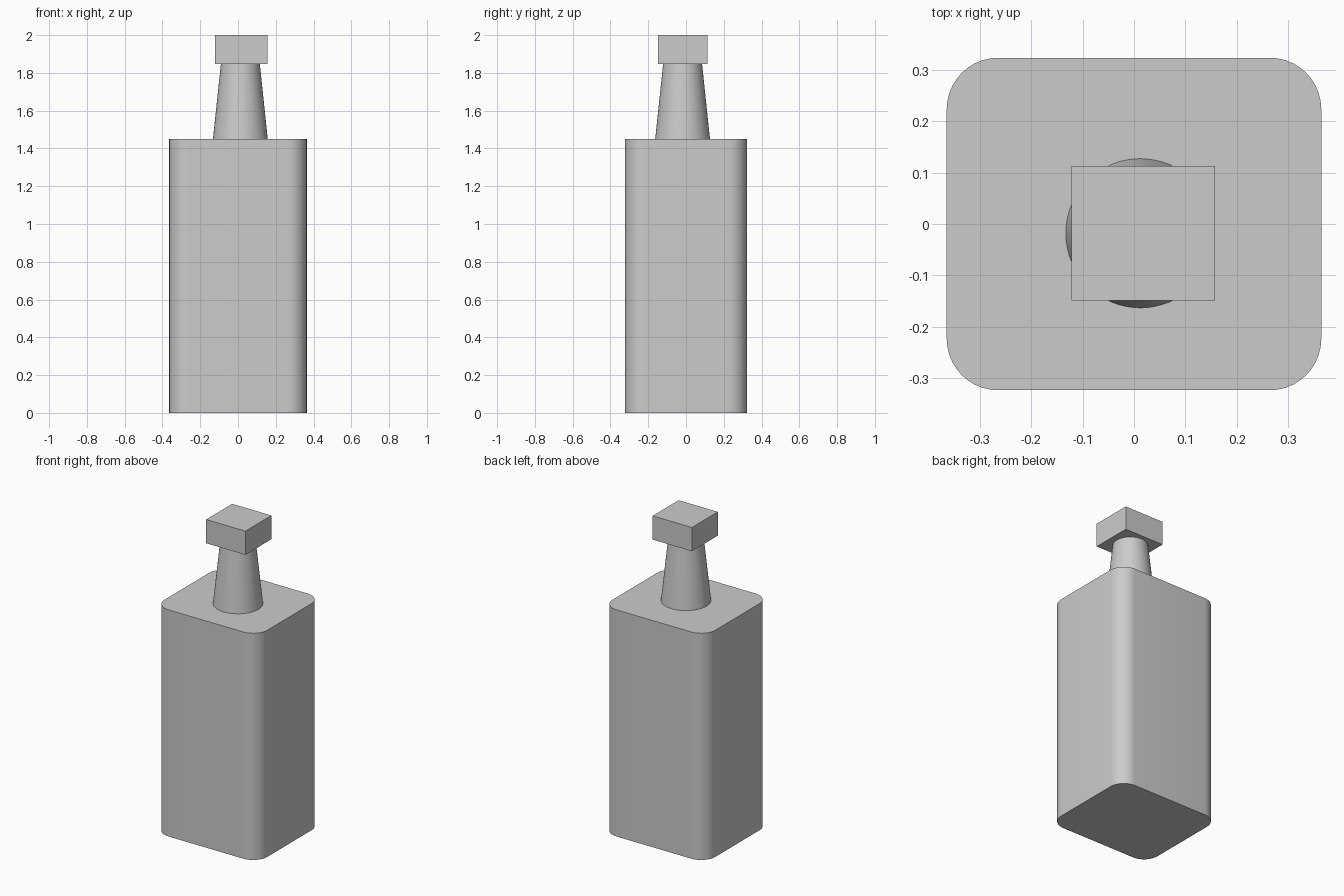
import bpy, bmesh, math

if "Cube" in bpy.data.objects:
    bpy.data.objects.remove(bpy.data.objects["Cube"])

AXIS = (0.0125, -0.018)   # neck and cap sit slightly off centre


def finish(name, bm, smooth=False):
    mesh = bpy.data.meshes.new(name)
    bmesh.ops.recalc_face_normals(bm, faces=bm.faces)
    bm.to_mesh(mesh)
    bm.free()
    obj = bpy.data.objects.new(name, mesh)
    bpy.context.collection.objects.link(obj)
    if smooth:
        bpy.ops.object.select_all(action='DESELECT')
        obj.select_set(True)
        bpy.context.view_layer.objects.active = obj
        bpy.ops.object.shade_smooth_by_angle(angle=math.radians(30))
    return obj


def box(x0, x1, y0, y1, z0, z1):
    bm = bmesh.new()
    bmesh.ops.create_cube(bm, size=1)
    for v in bm.verts:
        v.co = (x1 if v.co.x > 0 else x0,
                y1 if v.co.y > 0 else y0,
                z1 if v.co.z > 0 else z0)
    return bm


# Bottle body: box with rounded upright edges
bm = box(-0.364, 0.364, -0.323, 0.323, 0, 1.45)
upright = [e for e in bm.edges if abs(e.verts[0].co.z - e.verts[1].co.z) > 0.1]
bmesh.ops.bevel(bm, geom=upright, offset=0.1, segments=10, profile=0.5,
                affect='EDGES')
finish("bottle_body", bm, smooth=True)

# Tapered round neck
bm = bmesh.new()
bmesh.ops.create_cone(bm, cap_ends=True, segments=64, radius1=0.145,
                      radius2=0.103, depth=0.398)
bmesh.ops.translate(bm, verts=bm.verts, vec=(*AXIS, 1.45 + 0.199))
finish("bottle_neck", bm, smooth=True)

# Square stopper
finish("stopper", box(-0.121, 0.157, -0.149, 0.113, 1.848, 2.0))
